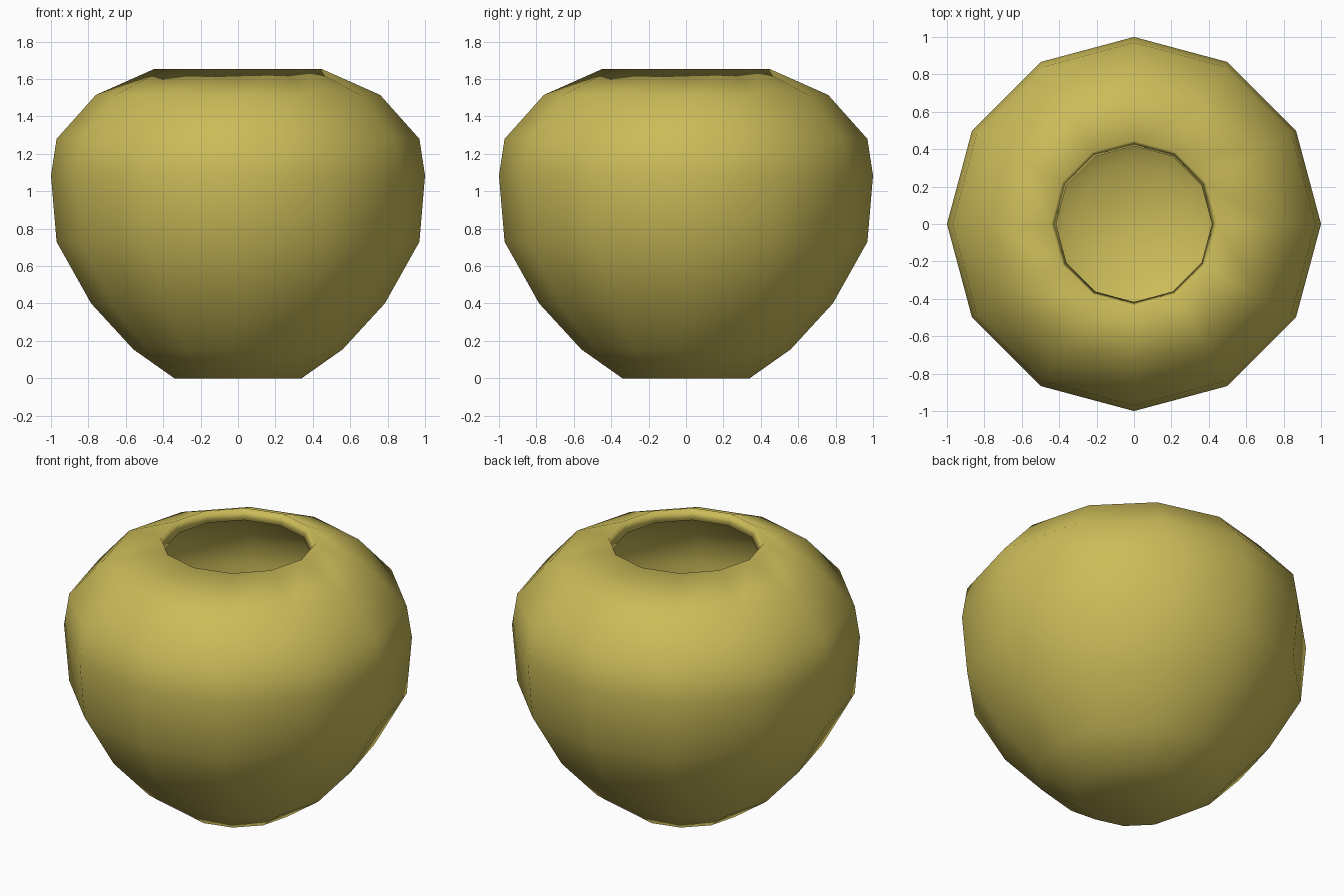
import bpy, bmesh, math

if "Cube" in bpy.data.objects:
    bpy.data.objects.remove(bpy.data.objects["Cube"])

SIDES = 12
# Outer profile from base to mouth: (radius, height)
PROFILE = [(0.34, 0.0), (0.56, 0.155), (0.785, 0.40), (0.97, 0.73), (1.0, 1.085),
           (0.97, 1.28), (0.76, 1.515), (0.445, 1.655)]

# Pot wall: stacked 12-sided rings
bm = bmesh.new()
rings = [[bm.verts.new((r * math.cos(math.tau * i / SIDES),
                        r * math.sin(math.tau * i / SIDES), z))
          for i in range(SIDES)] for r, z in PROFILE]
for low, high in zip(rings, rings[1:]):
    for i in range(SIDES):
        j = (i + 1) % SIDES
        bm.faces.new((low[i], low[j], high[j], high[i]))

# Closed base
bm.faces.new(rings[0][::-1])
for f in bm.faces:
    f.smooth = True

mesh = bpy.data.meshes.new("round_pot")
bm.to_mesh(mesh)
bm.free()
pot = bpy.data.objects.new("round_pot", mesh)
bpy.context.collection.objects.link(pot)

# Wall thickness, growing inwards
wall = pot.modifiers.new("wall_thickness", 'SOLIDIFY')
wall.thickness = 0.07
wall.offset = -1

# Ochre glaze
glaze = bpy.data.materials.new("ochre_glaze")
glaze.diffuse_color = (0.6, 0.5, 0.1, 1)
glaze.use_nodes = True
glaze.node_tree.nodes["Principled BSDF"].inputs["Base Color"].default_value = glaze.diffuse_color
mesh.materials.append(glaze)
